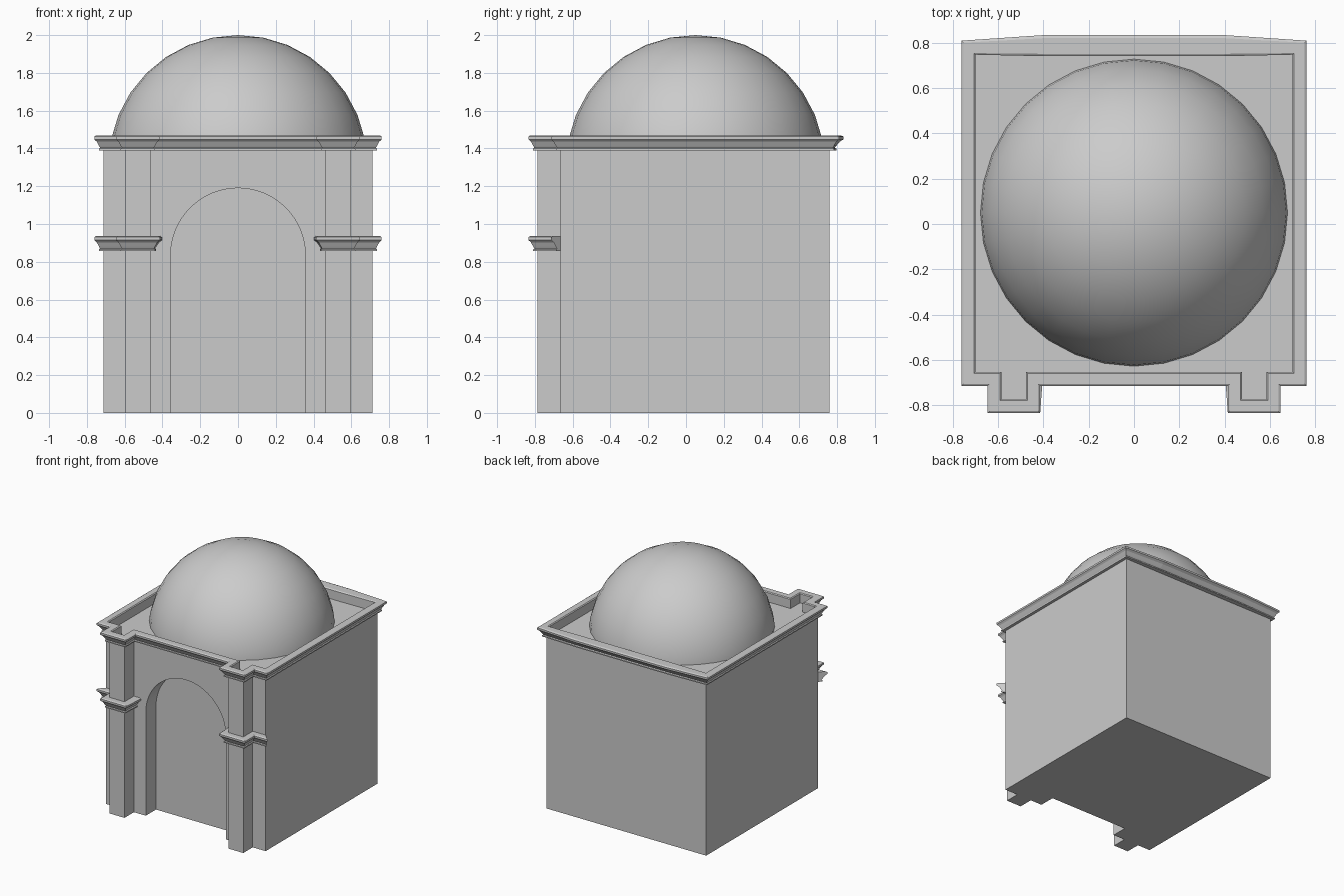
import bpy, bmesh, math
from mathutils import Matrix, Vector

if "Cube" in bpy.data.objects:
    bpy.data.objects.remove(bpy.data.objects["Cube"])

WX, FRONT, BACK, PIL = 0.712, -0.665, 0.76, -0.785   # wall half width, wall faces, pilaster face
PO, PI = 0.597, 0.463                                # pilaster outer and inner edges
TOP = 1.39


def finish(name, bm, smooth=False):
    bmesh.ops.recalc_face_normals(bm, faces=bm.faces)
    me = bpy.data.meshes.new(name)
    bm.to_mesh(me)
    bm.free()
    ob = bpy.data.objects.new(name, me)
    bpy.context.collection.objects.link(ob)
    if smooth:
        bpy.context.view_layer.objects.active = ob
        ob.select_set(True)
        bpy.ops.object.shade_smooth_by_angle(angle=math.radians(30))
        ob.select_set(False)
    return ob


def prism(name, points, direction):
    """Extrude a flat outline along a vector."""
    bm = bmesh.new()
    face = bm.faces.new([bm.verts.new(p) for p in points])
    ext = bmesh.ops.extrude_face_region(bm, geom=[face])
    bmesh.ops.translate(bm, vec=Vector(direction),
                        verts=[g for g in ext["geom"] if isinstance(g, bmesh.types.BMVert)])
    return finish(name, bm)


def moulding(name, path, profile, z, caps=False):
    """Sweep profile (out, up) along path points (x, y, out_x, out_y), mirrored in x."""
    bm = bmesh.new()
    rings = [[bm.verts.new((x + dx * o, y + dy * o, z + h)) for o, h in profile]
             for x, y, dx, dy in path]
    for a, b in zip(rings, rings[1:]):
        for i in range(len(profile) - 1):
            bm.faces.new((a[i], a[i + 1], b[i + 1], b[i]))
        if caps:
            bm.faces.new((a[-1], a[0], b[0], b[-1]))
    if caps:
        bm.faces.new(rings[0])
        bm.faces.new(rings[-1])
    ob = finish(name, bm)
    ob.modifiers.new("mirror", 'MIRROR')
    return ob


# Walls with front pilasters, one extruded footprint
half = [(-WX, BACK), (-WX, FRONT), (-PO, FRONT), (-PO, PIL), (-PI, PIL), (-PI, FRONT)]
outline = half + [(-x, y) for x, y in reversed(half)]
walls = prism("walls", [(x, y, 0) for x, y in outline], (0, 0, TOP))

# Arched recess in the front wall
R, SPRING = 0.357, 0.833
arch = [(-R, -0.9, -0.1), (R, -0.9, -0.1)]
arch += [(R * math.cos(math.pi * i / 32), -0.9, SPRING + R * math.sin(math.pi * i / 32))
         for i in range(33)]
cutter = prism("arch_cutter", arch, (0, 0.9 - 0.535, 0))
cutter.hide_render = True
cutter.hide_viewport = True
cutter.display_type = 'WIRE'
cut = walls.modifiers.new("arch_recess", 'BOOLEAN')
cut.operation = 'DIFFERENCE'
cut.solver = 'EXACT'
cut.object = cutter

# Moulding section shared by the cornice and the pilaster bands
section = [(0.040, 0.079), (0.049, 0.073), (0.049, 0.058), (0.036, 0.046),
           (0.024, 0.024), (0.018, 0.014), (0.024, 0.009), (0.024, 0.0), (0.0, 0.0)]

# Cornice and parapet lip, slightly deeper along the back
cornice_path = [(0, FRONT, 0, -1), (-PI, FRONT, 1, -1), (-PI, PIL, 1, -1), (-PO, PIL, -1, -1),
                (-PO, FRONT, -1, -1), (-WX, FRONT, -1, -1), (-WX, BACK, -1, 1),
                (-0.4, BACK, 0, 1.5), (0, BACK, 0, 1.5)]
moulding("cornice", cornice_path, [(-0.013, 0), (-0.013, 0.073), (-0.006, 0.079)] + section, TOP)

# Bands wrapped around the pilasters
band_path = [(-WX, FRONT, -1, -1), (-PO, FRONT, -1, -1), (-PO, PIL, -1, -1),
             (-PI, PIL, 1, -1), (-PI, FRONT, 1.25, 0)]
moulding("pilaster_bands", band_path, [(0, 0.079)] + section, 0.857, caps=True)

# Dome, a sphere trimmed at the roof
bm = bmesh.new()
bmesh.ops.create_uvsphere(bm, u_segments=32, v_segments=16, radius=0.685,
                          matrix=Matrix.Translation((0, 0.05, 1.315)))
bmesh.ops.bisect_plane(bm, geom=bm.verts[:] + bm.edges[:] + bm.faces[:],
                       plane_co=(0, 0, TOP), plane_no=(0, 0, 1), clear_inner=True)
finish("dome", bm, smooth=True)
